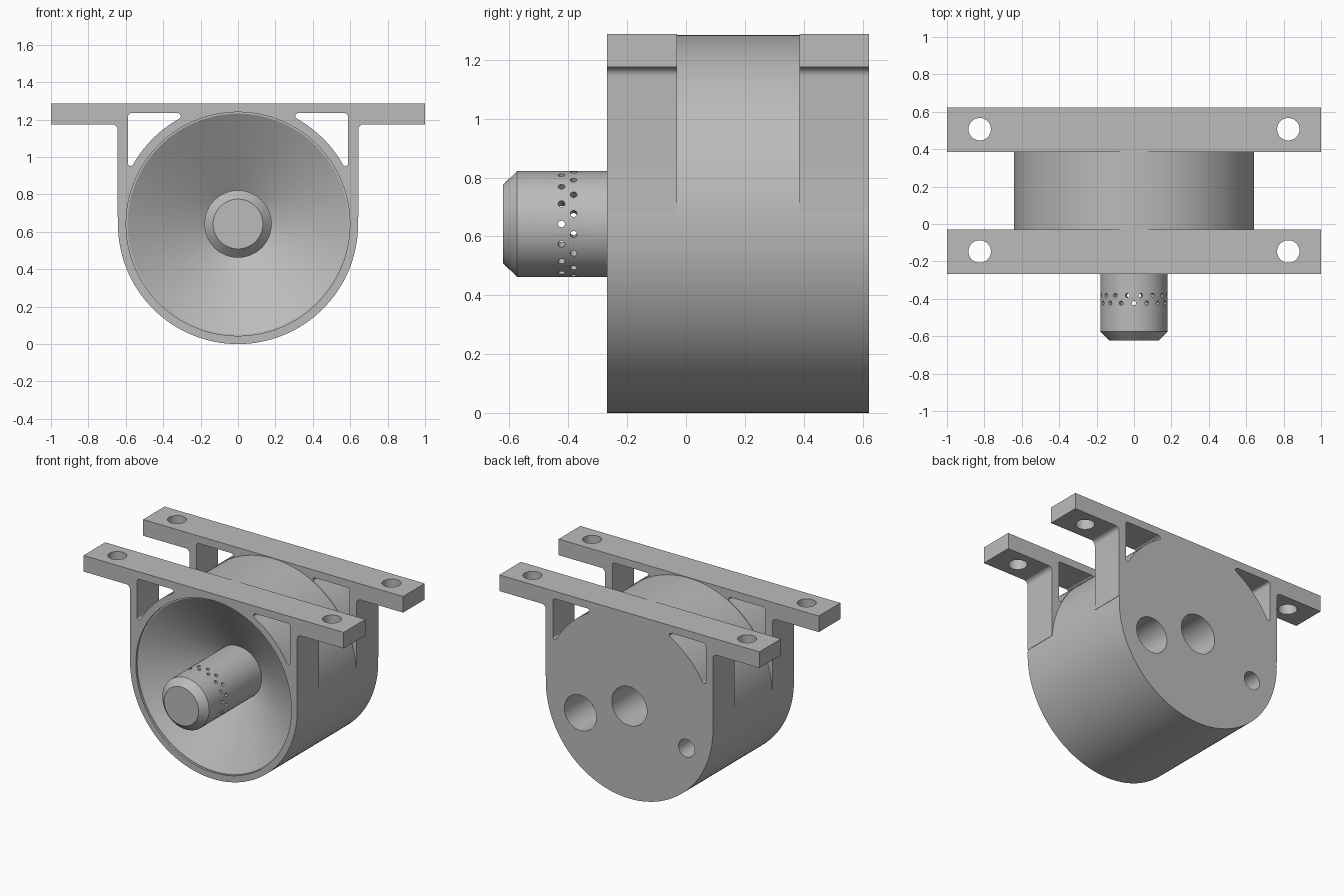
import bpy, bmesh
from math import sin, cos, pi, radians
from mathutils import Matrix, Vector

cube = bpy.data.objects.get("Cube")
if cube:
    bpy.data.objects.remove(cube, do_unlink=True)

R = 0.642                     # drum radius and axis height
FRONT, BACK, TIP = -0.268, 0.622, -0.622
TOP, WALL = 1.287, 0.643

grey = bpy.data.materials.new("machined grey")
grey.use_nodes = True
grey.diffuse_color = (0.5, 0.5, 0.5, 1)
grey.node_tree.nodes["Principled BSDF"].inputs["Base Color"].default_value = (0.5, 0.5, 0.5, 1)


def finish(name, bm):
    bmesh.ops.recalc_face_normals(bm, faces=bm.faces)
    mesh = bpy.data.meshes.new(name)
    bm.to_mesh(mesh)
    bm.free()
    mesh.materials.append(grey)
    ob = bpy.data.objects.new(name, mesh)
    bpy.context.collection.objects.link(ob)
    return ob


def extrude_y(name, points, y0, y1):
    """Solid from an x-z outline, extruded along y."""
    bm = bmesh.new()
    face = bm.faces.new([bm.verts.new((x, y0, z)) for x, z in points])
    geo = bmesh.ops.extrude_face_region(bm, geom=[face])["geom"]
    bmesh.ops.translate(bm, vec=(0, y1 - y0, 0),
                        verts=[v for v in geo if isinstance(v, bmesh.types.BMVert)])
    return finish(name, bm)


def lathe_y(name, profile, x=0, z=R, sides=96):
    """Closed solid turned about a y axis; profile is (y, radius)."""
    bm = bmesh.new()
    rings = [[bm.verts.new((x + r * cos(2 * pi * i / sides), y, z + r * sin(2 * pi * i / sides)))
              for i in range(sides)] for y, r in profile]
    for a, b in zip(rings, rings[1:]):
        for i in range(sides):
            j = (i + 1) % sides
            bm.faces.new((a[i], a[j], b[j], b[i]))
    bm.faces.new(rings[0])
    bm.faces.new(rings[-1])
    return finish(name, bm)


def rods(name, spots, radius, length, sides):
    """Many straight rods in one mesh; spots are (centre, direction)."""
    bm = bmesh.new()
    for centre, axis in spots:
        turn = Vector(axis).to_track_quat('Z', 'Y').to_matrix().to_4x4()
        bmesh.ops.create_cone(bm, cap_ends=True, segments=sides, radius1=radius, radius2=radius,
                              depth=length, matrix=Matrix.Translation(centre) @ turn)
    return finish(name, bm)


def combine(ob, other, operation, keep=False):
    mod = ob.modifiers.new("cut", 'BOOLEAN')
    mod.operation, mod.solver, mod.object = operation, 'EXACT', other
    bpy.context.view_layer.update()
    result = bpy.data.meshes.new_from_object(ob.evaluated_get(bpy.context.evaluated_depsgraph_get()))
    ob.modifiers.clear()
    ob.data = result
    if not keep:
        bpy.data.objects.remove(other, do_unlink=True)


def arc(cx, cz, r, a0, a1, n):
    return [(cx + r * cos(radians(a0 + (a1 - a0) * i / n)),
             cz + r * sin(radians(a0 + (a1 - a0) * i / n))) for i in range(n + 1)]


def mirrored(points):
    return [(-x, z) for x, z in reversed(points)]


# Mounting bracket outline: side wall, fillet and flange
half = [(WALL, 0.68)] + arc(WALL + 0.03, 1.145, 0.03, 180, 90, 8) + [(1, 1.175), (1, TOP)]
outline = half + mirrored(half)

# Rounded triangular window between drum, wall and flange
window = (arc(0, R, R + 0.003, 30.5, 60.5, 16) + [(0.306, 1.215), (0.308, 1.227), (0.32, 1.235)]
          + arc(0.57, 1.217, 0.018, 90, 0, 5) + arc(0.574, 0.966, 0.014, 0, -150, 6))

# Drum with two brackets
body = lathe_y("drum_housing", [(FRONT, R), (BACK, R)], sides=128)
for y0, y1 in ((FRONT, -0.03), (0.385, BACK)):
    bracket = extrude_y("bracket", outline, y0, y1)
    for pts in (window, mirrored(window)):
        combine(bracket, extrude_y("window_cutter", pts, y0 - 0.1, y1 + 0.1), 'DIFFERENCE')
    combine(body, bracket, 'UNION')

# Conical front recess with a short straight lip
combine(body, lathe_y("recess_cutter", [(FRONT - 0.1, 0.598), (FRONT + 0.015, 0.598),
                                        (FRONT + 0.015, 0.59), (0.04, 0.12)], sides=128), 'DIFFERENCE')

# Bolt holes in the flanges
bolts = [((x, y, 1.23), (0, 0, 1)) for x in (-0.825, 0.825) for y in (-0.147, 0.507)]
combine(body, rods("bolt_cutter", bolts, 0.06, 0.3, 40), 'DIFFERENCE')

# Blind ports in the back
for x, z, r, depth in ((0.377, 0.495, 0.123, 0.27), (-0.44, 0.468, 0.062, 0.3)):
    combine(body, lathe_y("port_cutter", [(BACK - depth, r), (BACK + 0.1, r)], x, z, 48), 'DIFFERENCE')

# Nozzle with chamfered tip, hollow from the back through the drum
nozzle = lathe_y("nozzle", [(TIP, 0.133), (TIP + 0.048, 0.18), (0.03, 0.18)], sides=64)
bore = lathe_y("bore_cutter", [(TIP + 0.06, 0.135), (BACK + 0.1, 0.135)], sides=64)
combine(body, bore, 'DIFFERENCE', keep=True)
combine(nozzle, bore, 'DIFFERENCE')

# Two staggered rows of small holes around the nozzle
spots = []
for y, shift in ((-0.423, 0), (-0.382, 0.5)):
    for i in range(16):
        a = 2 * pi * (i + shift) / 16
        spots.append(((0.165 * cos(a), y, R + 0.165 * sin(a)), (cos(a), 0, sin(a))))
combine(nozzle, rods("vent_cutter", spots, 0.0115, 0.09, 14), 'DIFFERENCE')

# Smooth curved faces, keep edges sharp
bpy.ops.object.select_all(action='DESELECT')
for ob in (body, nozzle):
    ob.select_set(True)
bpy.context.view_layer.objects.active = body
bpy.ops.object.shade_smooth_by_angle(angle=radians(30))
